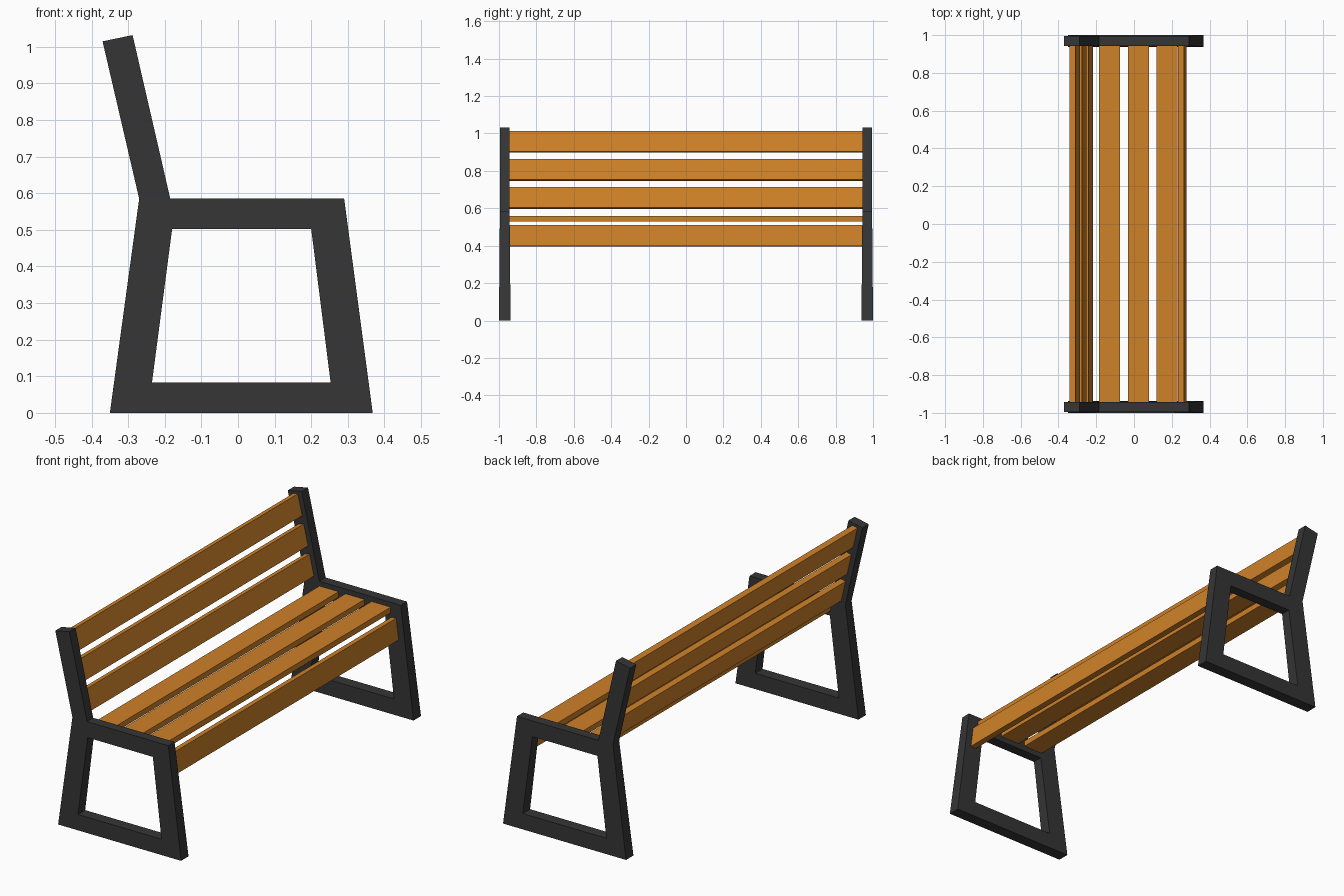
import bpy, bmesh
from math import radians

if "Cube" in bpy.data.objects:
    bpy.data.objects.remove(bpy.data.objects["Cube"])


def material(name, color):
    m = bpy.data.materials.new(name)
    m.diffuse_color = color
    m.use_nodes = True
    m.node_tree.nodes["Principled BSDF"].inputs["Base Color"].default_value = m.diffuse_color
    return m


wood = material("wood", (0.62, 0.22, 0.022, 1))
metal = material("dark_metal", (0.036, 0.036, 0.036, 1))


def add_object(name, bm, mat):
    mesh = bpy.data.meshes.new(name)
    bmesh.ops.recalc_face_normals(bm, faces=bm.faces)
    bm.to_mesh(mesh)
    bm.free()
    mesh.materials.append(mat)
    ob = bpy.data.objects.new(name, mesh)
    bpy.context.collection.objects.link(ob)
    return ob


# Side frame: profile in x/z, slightly thicker towards the ground
profile = [(-0.35, 0), (0.368, 0), (0.29, 0.585), (-0.185, 0.585),
           (-0.288, 1.032), (-0.37, 1.015), (-0.27, 0.585),
           (-0.235, 0.083), (0.253, 0.083), (0.2, 0.502), (-0.18, 0.502)]
bars = [(0, 1, 8, 7), (1, 2, 9, 8), (2, 3, 10, 9), (3, 6, 10),
        (6, 0, 7, 10), (3, 4, 5, 6)]
bm = bmesh.new()
verts = [bm.verts.new((x, 0, z)) for x, z in profile]
for bar in bars:
    bm.faces.new([verts[i] for i in bar])
ext = bmesh.ops.extrude_face_region(bm, geom=bm.faces[:])
back = {g for g in ext["geom"] if isinstance(g, bmesh.types.BMVert)}
for v in bm.verts:
    half = 0.031 - 0.005 * min(v.co.z / 0.585, 1)
    v.co.y = 0.969 + (half if v in back else -half)
frame = add_object("side_frames", bm, metal)
frame.modifiers.new("mirror", "MIRROR").use_axis = (False, True, False)


# Slats: planks spanning between the frames
def slat(name, x, z, tilt):
    bm = bmesh.new()
    bmesh.ops.create_cube(bm, size=1)
    bmesh.ops.scale(bm, vec=(0.112, 1.89, 0.03), verts=bm.verts)
    ob = add_object(name, bm, wood)
    ob.location = (x, 0, z)
    ob.rotation_euler.y = radians(tilt)


for i in range(3):
    slat(f"seat_slat_{i + 1}", -0.129 + 0.152 * i, 0.545, 0)
    slat(f"back_slat_{i + 1}", -0.244 - 0.0345 * i, 0.655 + 0.15 * i, 77)
slat("front_slat", 0.256, 0.453, 82.5)
